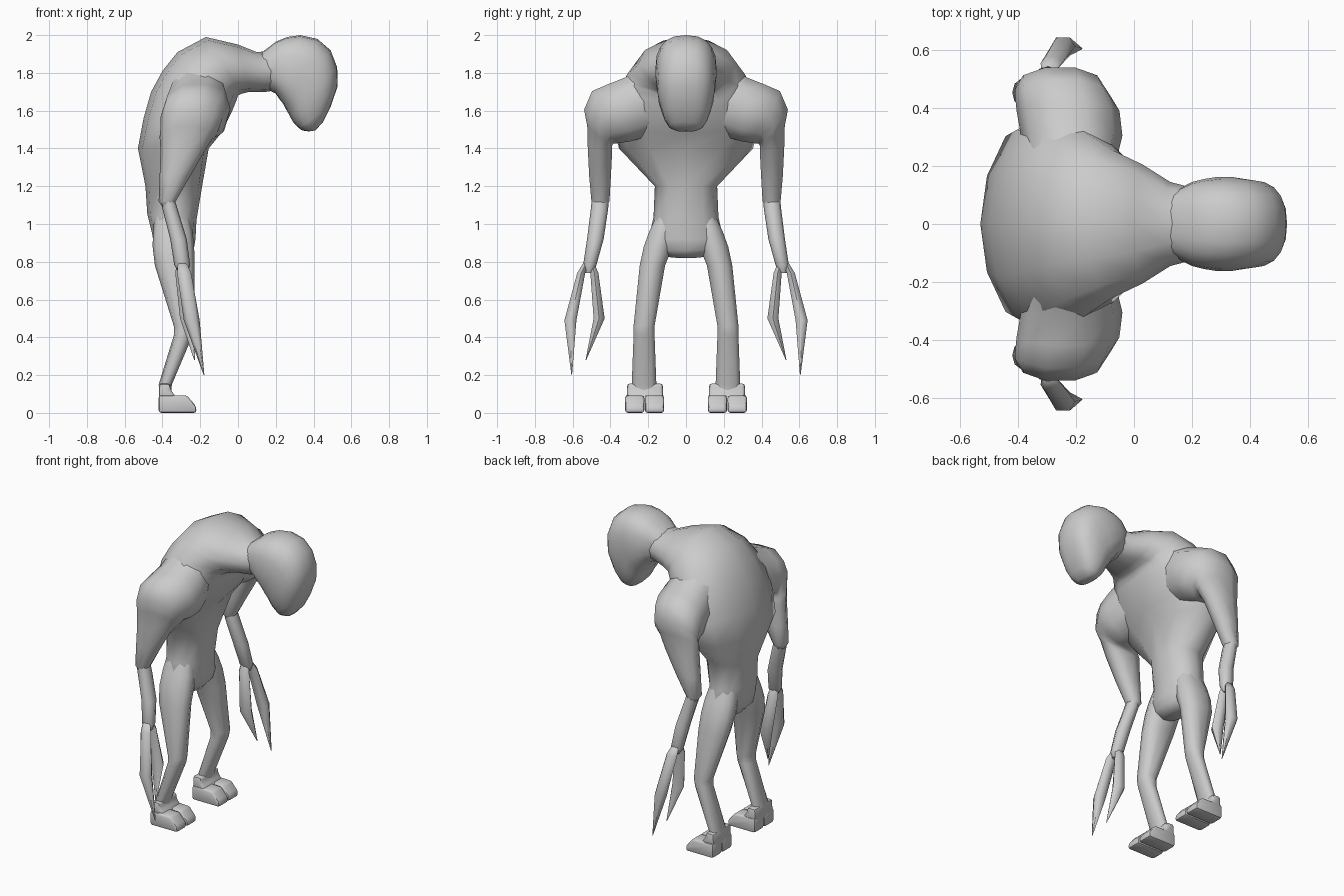
import bpy, bmesh, math
from mathutils import Vector

skin = bpy.data.materials.new("pale_grey_skin")
skin.diffuse_color = (0.6, 0.6, 0.6, 1)


def finish(name, bm, mirror, angle=40):
    bmesh.ops.recalc_face_normals(bm, faces=bm.faces)
    me = bpy.data.meshes.new(name)
    bm.to_mesh(me)
    bm.free()
    ob = bpy.data.objects.new(name, me)
    bpy.context.collection.objects.link(ob)
    me.materials.append(skin)
    if mirror:
        m = ob.modifiers.new("other_side", 'MIRROR')
        m.use_axis = (False, True, False)
    bpy.ops.object.select_all(action='DESELECT')
    ob.select_set(True)
    bpy.context.view_layer.objects.active = ob
    bpy.ops.object.shade_smooth_by_angle(angle=math.radians(angle))
    return ob


def loft(name, rings, sides=10, power=1.0, ridge=None, mirror=False, angle=62):
    """Skin over rings, each given as centre, first half axis, second half axis.
    A ridge above 1 pinches the negative side of the first axis."""
    bm = bmesh.new()

    def bend(v, p):
        return math.copysign(abs(v) ** p, v)

    loops = []
    for c, u, v in rings:
        loop = []
        for i in range(sides):
            a = 2 * math.pi * i / sides
            ca, sa = math.cos(a), math.sin(a)
            p = ridge if ridge and ca < -0.01 else power
            loop.append(bm.verts.new(c + u * bend(ca, power) + v * bend(sa, p)))
        loops.append(loop)
    for a, b in zip(loops, loops[1:]):
        for i in range(sides):
            j = (i + 1) % sides
            bm.faces.new((a[i], a[j], b[j], b[i]))
    bm.faces.new(loops[0])
    bm.faces.new(loops[-1])
    return finish(name, bm, mirror, angle)


def spine(rows):
    """Rows: back x, back z, front x, front z, half width."""
    out = []
    for bx, bz, fx, fz, w in rows:
        b, f = Vector((bx, 0, bz)), Vector((fx, 0, fz))
        out.append(((b + f) / 2, (f - b) / 2, Vector((0, w, 0))))
    return out


def sweep(rows):
    """Rows: back x, front x, outer y, outer z, inner y, inner z."""
    out = []
    for bx, fx, oy, oz, iy, iz in rows:
        x = (bx + fx) / 2
        o, i = Vector((x, oy, oz)), Vector((x, iy, iz))
        out.append(((o + i) / 2, Vector(((fx - bx) / 2, 0, 0)), (o - i) / 2))
    return out


def limb(rows):
    """Rows: x, y, z, half depth, half width."""
    return [(Vector((x, y, z)), Vector((rx, 0, 0)), Vector((0, ry, 0)))
            for x, y, z, rx, ry in rows]


# Hunched torso and neck
loft("torso", spine([
    (-0.40, 0.84, -0.27, 0.82, 0.10),
    (-0.445, 0.89, -0.235, 0.86, 0.17),
    (-0.455, 0.95, -0.225, 0.92, 0.195),
    (-0.48, 1.05, -0.22, 1.02, 0.172),
    (-0.49, 1.20, -0.19, 1.20, 0.165),
    (-0.53, 1.40, -0.155, 1.40, 0.355),
    (-0.50, 1.56, -0.09, 1.48, 0.38),
    (-0.46, 1.70, -0.03, 1.60, 0.375),
    (-0.40, 1.81, -0.01, 1.65, 0.345),
    (-0.32, 1.91, 0.00, 1.68, 0.31),
    (-0.17, 1.99, 0.02, 1.69, 0.255),
    (0.00, 1.95, 0.06, 1.70, 0.205),
    (0.10, 1.91, 0.15, 1.70, 0.145),
    (0.22, 1.92, 0.22, 1.71, 0.12)]), sides=12, power=0.9, ridge=1.1)

# Drooping head
loft("head", spine([
    (0.09, 1.88, 0.14, 1.72, 0.10),
    (0.20, 1.965, 0.20, 1.69, 0.145),
    (0.26, 1.99, 0.22, 1.66, 0.155),
    (0.33, 2.00, 0.24, 1.635, 0.162),
    (0.42, 1.98, 0.255, 1.605, 0.162),
    (0.49, 1.92, 0.27, 1.58, 0.155),
    (0.525, 1.83, 0.28, 1.56, 0.15),
    (0.528, 1.73, 0.295, 1.535, 0.135),
    (0.49, 1.62, 0.32, 1.51, 0.115),
    (0.45, 1.54, 0.34, 1.495, 0.09),
    (0.41, 1.495, 0.375, 1.49, 0.05)]), sides=20, power=0.8)

# Sloping shoulders and upper arms
loft("upper_arm", sweep([
    (-0.36, -0.07, 0.21, 1.87, 0.15, 1.47),
    (-0.39, -0.04, 0.32, 1.785, 0.29, 1.43),
    (-0.405, -0.05, 0.42, 1.745, 0.36, 1.42),
    (-0.41, -0.08, 0.50, 1.71, 0.38, 1.42),
    (-0.41, -0.10, 0.543, 1.61, 0.388, 1.41),
    (-0.415, -0.13, 0.526, 1.52, 0.388, 1.40),
    (-0.41, -0.175, 0.523, 1.40, 0.388, 1.38),
    (-0.415, -0.255, 0.515, 1.25, 0.395, 1.25),
    (-0.42, -0.33, 0.503, 1.12, 0.403, 1.12),
    (-0.40, -0.34, 0.49, 1.09, 0.42, 1.09)]), sides=10, power=0.92, mirror=True)

# Forearms
loft("forearm", limb([
    (-0.37, 0.455, 1.12, 0.038, 0.045),
    (-0.36, 0.458, 1.08, 0.04, 0.046),
    (-0.315, 0.48, 0.92, 0.044, 0.044),
    (-0.295, 0.51, 0.78, 0.042, 0.035),
    (-0.29, 0.515, 0.74, 0.02, 0.02)]), sides=8, power=0.9, mirror=True)

# Two long claws on each hand
loft("outer_claw", limb([
    (-0.295, 0.53, 0.79, 0.025, 0.018),
    (-0.285, 0.555, 0.74, 0.037, 0.024),
    (-0.245, 0.612, 0.49, 0.042, 0.036),
    (-0.18, 0.605, 0.20, 0.002, 0.002)]), sides=6, power=0.85, mirror=True)
loft("inner_claw", limb([
    (-0.30, 0.50, 0.79, 0.025, 0.018),
    (-0.295, 0.485, 0.74, 0.037, 0.024),
    (-0.265, 0.46, 0.50, 0.042, 0.033),
    (-0.23, 0.53, 0.28, 0.002, 0.002)]), sides=6, power=0.85, mirror=True)

# Legs
loft("leg", limb([
    (-0.35, 0.09, 1.06, 0.09, 0.06),
    (-0.345, 0.12, 0.96, 0.105, 0.078),
    (-0.342, 0.147, 0.88, 0.110, 0.080),
    (-0.335, 0.178, 0.78, 0.105, 0.070),
    (-0.285, 0.222, 0.46, 0.055, 0.058),
    (-0.29, 0.222, 0.41, 0.05, 0.058),
    (-0.385, 0.222, 0.15, 0.035, 0.068),
    (-0.385, 0.222, 0.10, 0.03, 0.06)]), sides=10, power=0.85, mirror=True)


def block(name, y0, y1, profile, bevel):
    """Side profile (x, z) pulled across from y0 to y1."""
    bm = bmesh.new()
    face = bm.faces.new([bm.verts.new((x, y0, z)) for x, z in profile])
    ext = bmesh.ops.extrude_face_region(bm, geom=[face])
    verts = [g for g in ext["geom"] if isinstance(g, bmesh.types.BMVert)]
    bmesh.ops.translate(bm, verts=verts, vec=(0, y1 - y0, 0))
    bmesh.ops.bevel(bm, geom=bm.edges[:], offset=bevel, segments=2,
                    profile=0.5, affect='EDGES')
    finish(name, bm, True)


# Ankles and two-toed feet
block("ankle", 0.122, 0.312,
      [(-0.42, 0.06), (-0.31, 0.06), (-0.355, 0.12), (-0.36, 0.155), (-0.418, 0.155)], 0.014)
toe = [(-0.42, 0), (-0.22, 0), (-0.222, 0.035), (-0.27, 0.092), (-0.42, 0.095)]
block("inner_toe", 0.116, 0.217, toe, 0.014)
block("outer_toe", 0.221, 0.322, toe, 0.014)
